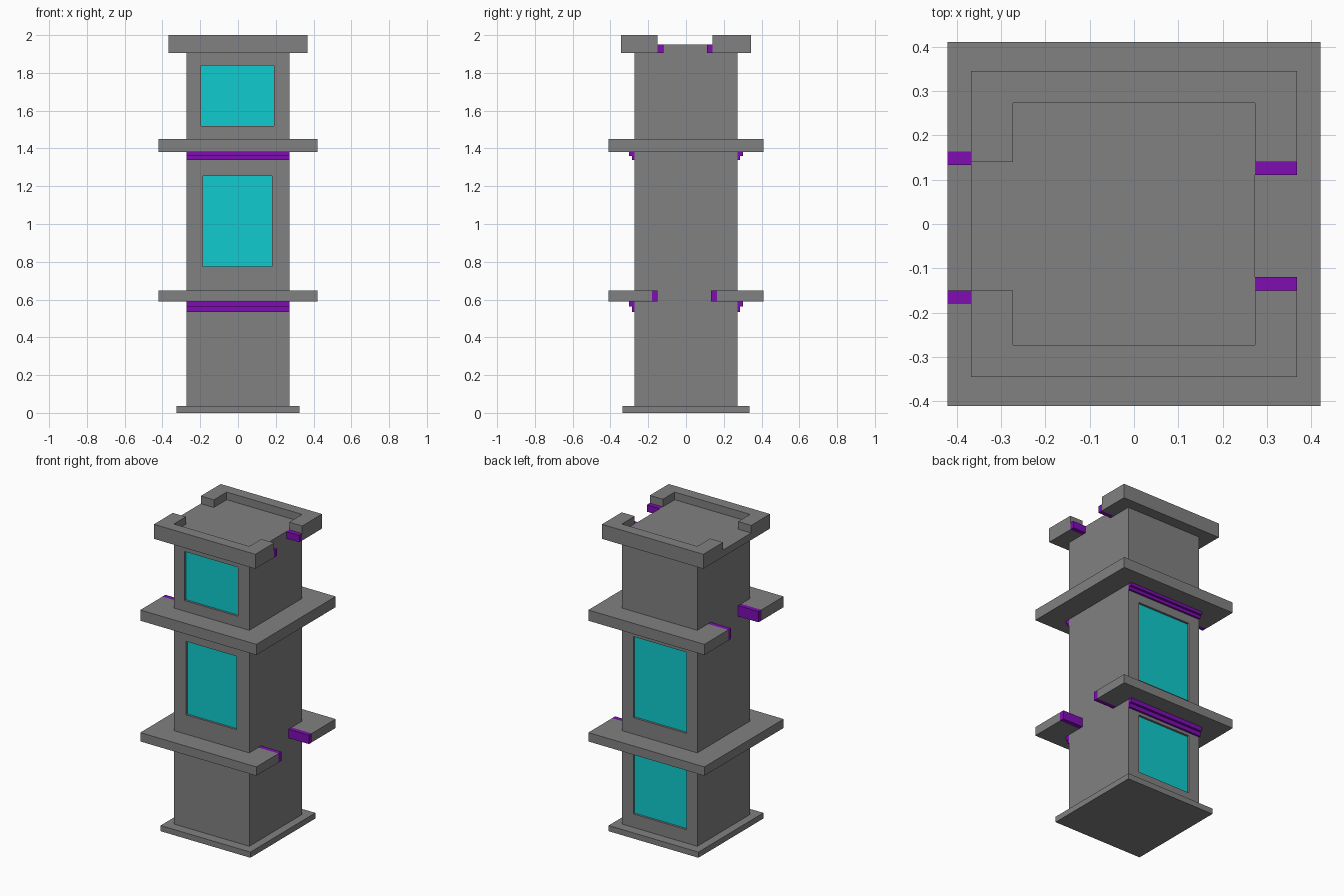
import bpy
import bmesh

cube = bpy.data.objects.get("Cube")
if cube:
    bpy.data.objects.remove(cube, do_unlink=True)


def material(name, rgb):
    m = bpy.data.materials.new(name)
    m.use_nodes = True
    m.diffuse_color = (*rgb, 1)
    m.node_tree.nodes["Principled BSDF"].inputs["Base Color"].default_value = (*rgb, 1)
    return m


GREY = material("stone grey", (0.22, 0.22, 0.22))
PURPLE = material("purple trim", (0.21, 0.004, 0.45))
CYAN = material("cyan glass", (0.005, 0.6, 0.62))


def prism(name, outline, z0, z1, mat):
    """Extrude a flat outline from z0 up to z1."""
    bm = bmesh.new()
    base = bm.faces.new([bm.verts.new((x, y, z0)) for x, y in outline])
    top = bmesh.ops.extrude_face_region(bm, geom=[base])["geom"]
    bmesh.ops.translate(bm, vec=(0, 0, z1 - z0),
                        verts=[v for v in top if isinstance(v, bmesh.types.BMVert)])
    bmesh.ops.recalc_face_normals(bm, faces=bm.faces)
    mesh = bpy.data.meshes.new(name)
    bm.to_mesh(mesh)
    bm.free()
    mesh.materials.append(mat)
    obj = bpy.data.objects.new(name, mesh)
    bpy.context.collection.objects.link(obj)
    return obj


def box(name, x0, x1, y0, y1, z0, z1, mat):
    return prism(name, [(x0, y0), (x1, y0), (x1, y1), (x0, y1)], z0, z1, mat)


B = 0.273        # half width of the shaft
RECESS = 0.018   # depth of the windows

# Foot and shaft
box("base_plate", -0.325, 0.325, -0.336, 0.336, 0, 0.037, GREY)
shaft = box("tower_shaft", -B, B, -B, B, 0.037, 1.95, GREY)

# Windows: cut a recess, then set a thin pane into it
windows = [("front_upper", -1, -0.195, 0.19, 1.52, 1.84),
           ("front_middle", -1, -0.185, 0.18, 0.775, 1.255),
           ("back_middle", 1, -0.195, 0.19, 0.755, 1.285),
           ("back_lower", 1, -0.195, 0.19, 0.125, 0.515)]
for label, side, x0, x1, z0, z1 in windows:
    inner, outer = side * (B - RECESS), side * (B + 0.1)
    cutter = box(label + "_cutter", x0, x1, min(inner, outer), max(inner, outer), z0, z1, GREY)
    cutter.hide_render = True
    mod = shaft.modifiers.new(label, "BOOLEAN")
    mod.operation, mod.solver, mod.object = "DIFFERENCE", "EXACT", cutter
    bpy.context.view_layer.objects.active = shaft
    bpy.ops.object.modifier_apply(modifier=mod.name)
    bpy.data.objects.remove(cutter, do_unlink=True)
    front = inner + side * 0.004
    box(label + "_window", x0, x1, min(inner, front), max(inner, front), z0, z1, CYAN)


def ledge(name, side, z0, z1):
    """Balcony ring with a gap on one side, closed by purple end caps."""
    X, Y, lo, hi, cap = 0.42, 0.41, -0.18, 0.163, 0.03
    ring = [(X, lo), (X, -Y), (-X, -Y), (-X, Y), (X, Y), (X, hi),
            (B, hi), (B, B), (-B, B), (-B, -B), (B, -B), (B, lo)]
    prism(name, [(side * x, y) for x, y in ring], z0, z1, GREY)
    xs = sorted((side * B, side * X))
    box(name + "_front_cap", *xs, lo, lo + cap, z0, z1, PURPLE)
    box(name + "_back_cap", *xs, hi - cap, hi, z0, z1, PURPLE)


ledge("lower_ledge", 1, 0.59, 0.648)
ledge("upper_ledge", -1, 1.38, 1.45)

# Stepped trim under each ledge, front and back
for label, low, mid, top in [("lower", 0.535, 0.562, 0.59), ("upper", 1.34, 1.36, 1.38)]:
    for face, s in [("front", -1), ("back", 1)]:
        for step, depth, z0, z1 in [("narrow", 0.013, low, mid), ("wide", 0.028, mid, top)]:
            ys = sorted((s * B, s * (B + depth)))
            box(f"{label}_{face}_{step}_trim", -B, B, *ys, z0, z1, PURPLE)

# Crown: two U-shaped parapets, open in the middle of the left and right sides
CX, CY, CZ = 0.367, 0.345, 1.905
for label, s, g in [("front", -1, 0.15), ("back", 1, 0.14)]:
    u = [(CX, g), (CX, CY), (-CX, CY), (-CX, g), (-B, g), (-B, B), (B, B), (B, g)]
    prism(label + "_parapet", [(x, s * y) for x, y in u], CZ, 2, GREY)
    ys = sorted((s * g, s * (g - 0.03)))
    box(label + "_parapet_cap", B, CX, *ys, CZ, 1.95, PURPLE)
box("roof_shelf", -CX, -B, -0.15, 0.14, CZ, 1.95, GREY)
